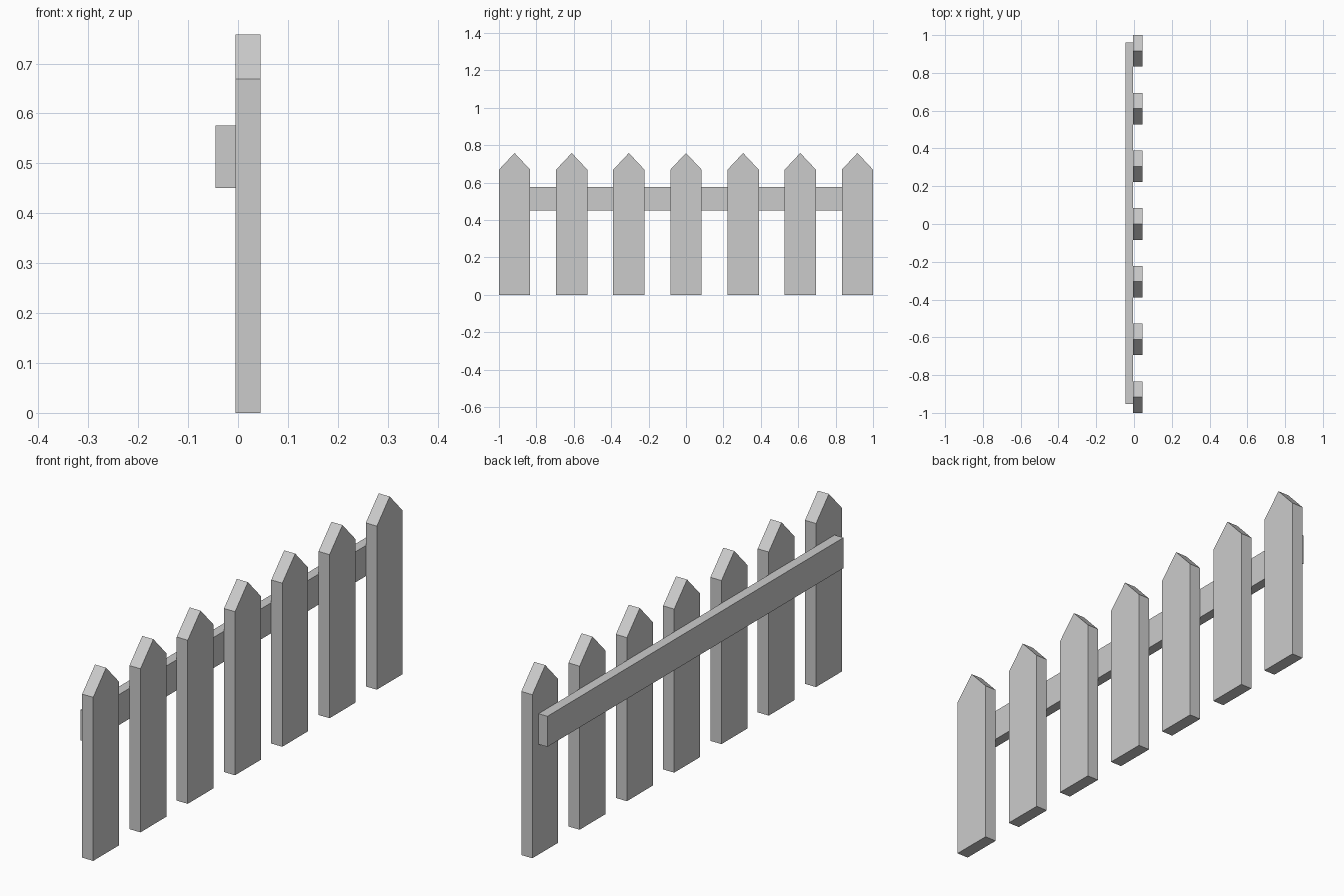
import bpy, bmesh

if "Cube" in bpy.data.objects:
    bpy.data.objects.remove(bpy.data.objects["Cube"])

def extrude_profile(name, profile, x0, x1):
    """Closed solid from a (y, z) profile extruded along x."""
    bm = bmesh.new()
    face = bm.faces.new([bm.verts.new((x0, y, z)) for y, z in profile])
    ext = bmesh.ops.extrude_face_region(bm, geom=[face])
    verts = [g for g in ext["geom"] if isinstance(g, bmesh.types.BMVert)]
    bmesh.ops.translate(bm, verts=verts, vec=(x1 - x0, 0, 0))
    bmesh.ops.recalc_face_normals(bm, faces=bm.faces[:])
    mesh = bpy.data.meshes.new(name)
    bm.to_mesh(mesh)
    bm.free()
    obj = bpy.data.objects.new(name, mesh)
    bpy.context.collection.objects.link(obj)
    return obj

# Pointed pickets
COUNT, HALF_W, SHOULDER, PEAK = 7, 0.0835, 0.669, 0.758
SPACING = 2 * (1 - HALF_W) / (COUNT - 1)
picket_profile = [(-HALF_W, 0), (HALF_W, 0), (HALF_W, SHOULDER),
                  (0, PEAK), (-HALF_W, SHOULDER)]
for i in range(COUNT):
    picket = extrude_profile(f"picket_{i + 1}", picket_profile, -0.005, 0.045)
    picket.location.y = -1 + HALF_W + i * SPACING

# Horizontal rail behind the pickets
extrude_profile("rail", [(-0.953, 0.451), (0.96, 0.451),
                         (0.96, 0.576), (-0.953, 0.576)], -0.045, -0.005)
